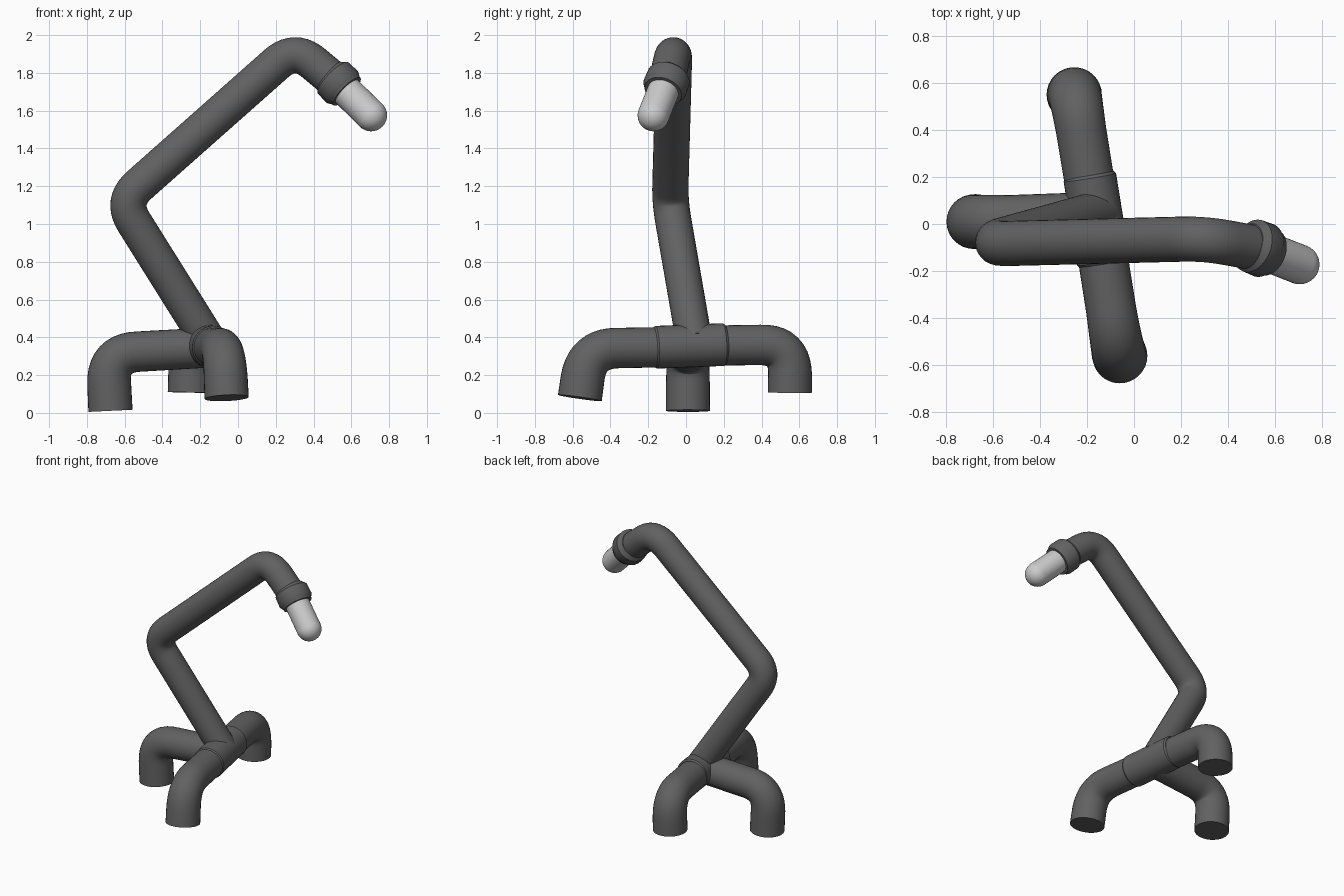
import bpy, bmesh, math
from mathutils import Vector as V

if "Cube" in bpy.data.objects:
    bpy.data.objects.remove(bpy.data.objects["Cube"])

SIDES = 32


def fillet(points, cut, steps=10):
    """Path through points with every inner corner rounded off."""
    pts = [V(p) for p in points]
    out = [pts[0]]
    for i in range(1, len(pts) - 1):
        p = pts[i]
        a = p + (pts[i - 1] - p).normalized() * cut[i - 1]
        b = p + (pts[i + 1] - p).normalized() * cut[i - 1]
        for k in range(steps + 1):
            t = k / steps
            out.append(a * (1 - t) ** 2 + p * 2 * t * (1 - t) + b * t * t)
    return out + [pts[-1]]


def sweep(name, path, radii, colour=None):
    """Capped round tube along path; radii are one value per point or (start, end)."""
    n = len(path)
    if len(radii) == 2:
        radii = [radii[0] + (radii[1] - radii[0]) * i / (n - 1) for i in range(n)]
    bm = bmesh.new()
    rings, side = [], None
    for i, p in enumerate(path):
        tan = (path[min(i + 1, n - 1)] - path[max(i - 1, 0)]).normalized()
        side = tan.orthogonal() if side is None else side - tan * side.dot(tan)
        side.normalize()
        up = tan.cross(side)
        rings.append([bm.verts.new(p + radii[i] * (side * math.cos(a) + up * math.sin(a)))
                      for a in (math.tau * k / SIDES for k in range(SIDES))])
    for r, s in zip(rings, rings[1:]):
        for k in range(SIDES):
            j = (k + 1) % SIDES
            bm.faces.new((r[k], r[j], s[j], s[k]))
    bm.faces.new(rings[0][::-1])
    bm.faces.new(rings[-1])
    bmesh.ops.recalc_face_normals(bm, faces=bm.faces)
    me = bpy.data.meshes.new(name)
    bm.to_mesh(me)
    bm.free()
    ob = bpy.data.objects.new(name, me)
    bpy.context.collection.objects.link(ob)
    bpy.ops.object.select_all(action='DESELECT')
    ob.select_set(True)
    bpy.context.view_layer.objects.active = ob
    bpy.ops.object.shade_smooth_by_angle(angle=math.radians(35))
    if colour:
        mat = bpy.data.materials.new(name)
        mat.diffuse_color = colour
        mat.use_nodes = True
        mat.node_tree.nodes["Principled BSDF"].inputs["Base Color"].default_value = mat.diffuse_color
        me.materials.append(mat)
    return ob


def lathe(name, origin, axis, profile, colour=None):
    """Turned part: profile is (distance along axis, radius)."""
    return sweep(name, [origin + axis * s for s, r in profile],
                 [r for s, r in profile], colour)


DARK = (0.12, 0.12, 0.12, 1)
LIGHT = (0.75, 0.75, 0.75, 1)

# three elbow feet
feet = {
    "left_foot": [(-0.675, 0.01, 0.011), (-0.69, 0.01, 0.315), (-0.17, 0.03, 0.345)],
    "front_foot": [(-0.06, -0.562, 0.079), (-0.072, -0.525, 0.34), (-0.155, 0.0, 0.35)],
    "back_foot": [(-0.255, 0.55, 0.108), (-0.25, 0.552, 0.362), (-0.165, 0.03, 0.355)],
}
for name, pts in feet.items():
    sweep(name, fillet(pts, [0.16]), (0.117, 0.106), DARK)

# tee joint between the feet
tee_a, tee_b = V((-0.128, -0.17, 0.347)), V((-0.19, 0.21, 0.362))
length = (tee_b - tee_a).length
lathe("tee_joint", tee_a, (tee_b - tee_a).normalized(),
      [(0, 0.104), (0.012, 0.113), (length - 0.012, 0.113), (length, 0.104)], DARK)

# bent arm
arm = fillet([(-0.15, 0.045, 0.37), (-0.62, -0.085, 1.12),
              (0.30, -0.062, 1.935), (0.535, -0.105, 1.74)], [0.13, 0.13])
sweep("arm", arm, (0.096, 0.096), DARK)

# lamp socket and bulb
head = V((0.535, -0.105, 1.742))
aim = (V((0.705, -0.172, 1.575)) - head).normalized()
lathe("socket_collar", head, aim,
      [(-0.075, 0.09), (-0.045, 0.116), (0.025, 0.118), (0.045, 0.106),
       (0.06, 0.102), (0.06, 0.088), (0.03, 0.085)], DARK)
end = (V((0.705, -0.172, 1.575)) - head).length
R = 0.084
dome = [(end + R * math.sin(a), R * math.cos(a) + 0.0005)
        for a in (math.pi / 2 * k / 10 for k in range(11))]
lathe("bulb", head, aim, [(0.0, R)] + dome, LIGHT)
